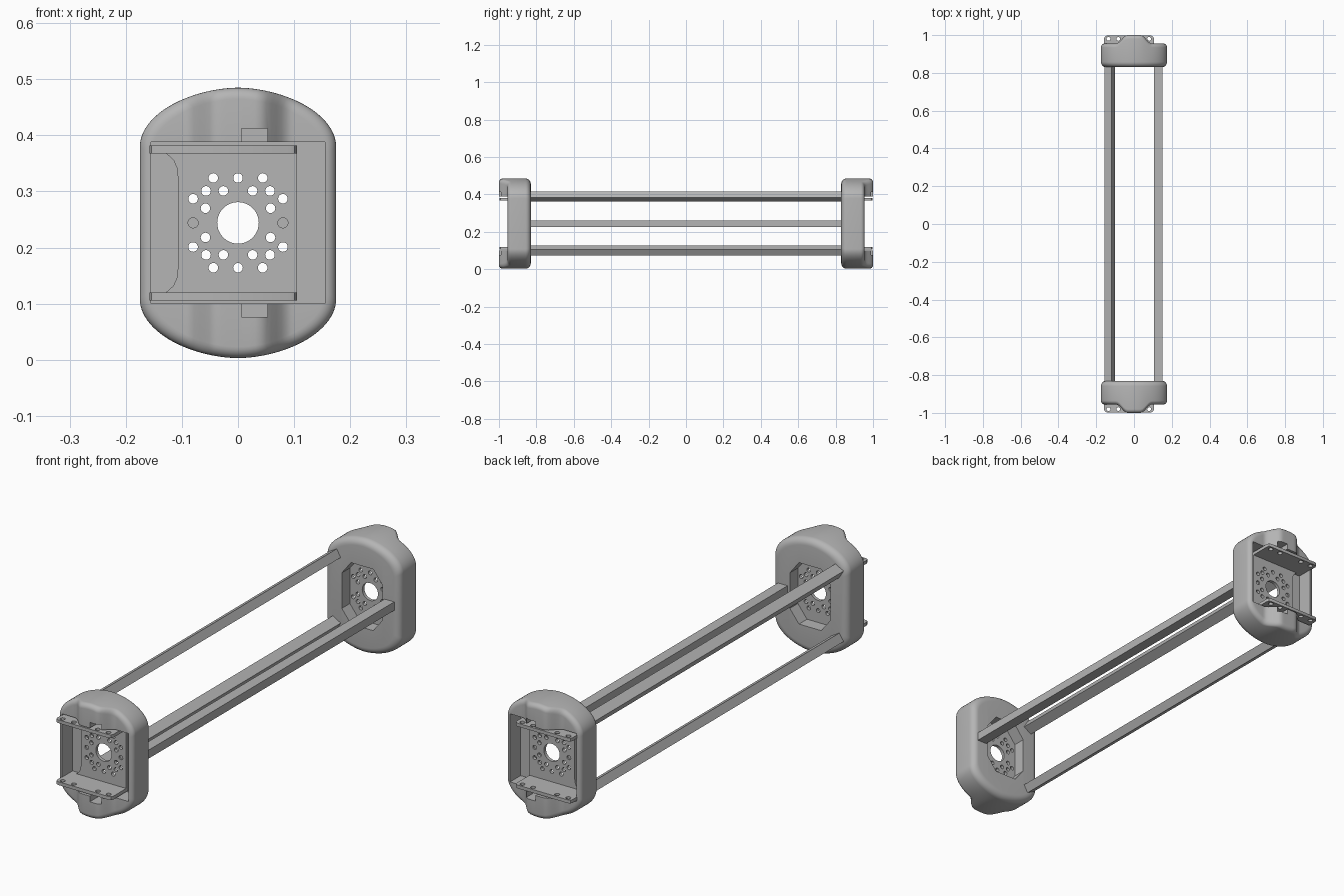
import bpy, bmesh, math
from mathutils import Vector

cube = bpy.data.objects.get("Cube")
if cube:
    bpy.data.objects.remove(cube, do_unlink=True)

CZ = 0.244          # height of the long axis
HALF_W = 0.175      # cap half width

grey = bpy.data.materials.new("plain_grey")
grey.use_nodes = True
grey.diffuse_color = (0.46, 0.46, 0.46, 1)
grey.node_tree.nodes["Principled BSDF"].inputs["Base Color"].default_value = (0.46, 0.46, 0.46, 1)


def make_object(name, bm):
    bmesh.ops.recalc_face_normals(bm, faces=bm.faces)
    mesh = bpy.data.meshes.new(name)
    bm.to_mesh(mesh)
    bm.free()
    mesh.materials.append(grey)
    obj = bpy.data.objects.new(name, mesh)
    bpy.context.collection.objects.link(obj)
    return obj


def add_prism(bm, pts, axis, a, b):
    """Extrude a 2D outline along y (points are x, height) or z (points are x, y)."""
    def place(p, t):
        return (p[0], t, CZ + p[1]) if axis == "y" else (p[0], p[1], CZ + t)
    low = [bm.verts.new(place(p, a)) for p in pts]
    high = [bm.verts.new(place(p, b)) for p in pts]
    bm.faces.new(low)
    bm.faces.new(high)
    n = len(pts)
    for i in range(n):
        j = (i + 1) % n
        bm.faces.new((low[i], low[j], high[j], high[i]))


def prism(name, pts, axis, a, b):
    bm = bmesh.new()
    add_prism(bm, pts, axis, a, b)
    return make_object(name, bm)


def circle(x, v, r, n=20):
    return [(x + r * math.cos(math.tau * i / n), v + r * math.sin(math.tau * i / n)) for i in range(n)]


def rect(x0, x1, v0, v1):
    return [(x0, v0), (x1, v0), (x1, v1), (x0, v1)]


def activate(obj):
    bpy.ops.object.select_all(action="DESELECT")
    obj.select_set(True)
    bpy.context.view_layer.objects.active = obj


def cut(obj, cutter):
    cutter.hide_render = True
    mod = obj.modifiers.new("cut", "BOOLEAN")
    mod.operation = "DIFFERENCE"
    mod.solver = "EXACT"
    mod.object = cutter
    activate(obj)
    bpy.ops.object.modifier_apply(modifier=mod.name)
    bpy.data.objects.remove(cutter, do_unlink=True)


def finish(obj, mirrored=True):
    activate(obj)
    bpy.ops.object.shade_smooth_by_angle(angle=math.radians(32))
    if mirrored:
        mod = obj.modifiers.new("both_ends", "MIRROR")
        mod.use_axis = (False, True, False)
        mod.use_mirror_merge = False


# End cap: rounded rings around a domed outline, with a raised central ridge
def half_height(x):
    u = min(abs(x) / HALF_W, 1)
    return 0.135 + 0.106 * math.sqrt(max(0, 1 - u ** 1.8))


def ridge(x):
    t = min(max((0.095 - abs(x)) / 0.06, 0), 1)
    return 0.955 + 0.045 * t * t * (3 - 2 * t)


def build_cap():
    bm = bmesh.new()
    xs = [HALF_W * math.sin(math.pi * (i / 48 - 0.5)) for i in range(49)]
    outline = [(x, half_height(x)) for x in xs] + [(x, -half_height(x)) for x in reversed(xs)]
    n = len(outline)
    steps = [math.pi / 2 * k / 6 for k in range(7)]
    inner_r, outer_r = 0.028, 0.02
    rings = []
    for a in steps:
        d = inner_r * (1 - math.sin(a))
        y = 0.83 + inner_r * (1 - math.cos(a))
        rings.append([(x * (1 - d / HALF_W), y, v * (1 - d / 0.241)) for x, v in outline])
    for a in steps:
        d = outer_r * (1 - math.cos(a))
        drop = outer_r * (1 - math.sin(a))
        rings.append([(x * (1 - d / HALF_W), ridge(x * (1 - d / HALF_W)) - drop, v * (1 - d / 0.241))
                      for x, v in outline])
    loops = [[bm.verts.new((x, y, CZ + v)) for x, y, v in ring] for ring in rings]
    for p, q in zip(loops, loops[1:]):
        for i in range(n):
            j = (i + 1) % n
            bm.faces.new((p[i], p[j], q[j], q[i]))
    for loop in (loops[0], loops[-1]):
        for i in range(48):
            bm.faces.new((loop[i], loop[i + 1], loop[n - 2 - i], loop[n - 1 - i]))
    return make_object("end_cap", bm)


cap = build_cap()
cut(cap, prism("pocket_cutter", rect(-0.155, 0.155, -0.144, 0.144), "y", 0.885, 1.1))
cut(cap, prism("notch_cutter", rect(0.006, 0.053, -0.168, 0.168), "y", 0.94, 1.1))
octagon = [(0.095, -0.075), (0.095, 0.075), (0.052, 0.13), (-0.052, 0.13),
           (-0.095, 0.075), (-0.095, -0.075), (-0.052, -0.13), (0.052, -0.13)]
cut(cap, prism("opening_cutter", octagon, "y", 0.8, 0.92))
finish(cap)

# Bracket web: a plate with a scooped edge and a symmetric hole pattern
scoop = [(-0.135, 0.128), (-0.126, 0.122), (-0.115, 0.112), (-0.109, 0.098), (-0.107, 0.08)]
web_pts = [(0.105, -0.128), (0.105, 0.128)] + scoop + [(x, -v) for x, v in reversed(scoop)]
web = prism("bracket_web", web_pts, "y", 0.884, 0.898)

bm = bmesh.new()
add_prism(bm, circle(0, 0, 0.037, 40), "y", 0.85, 0.95)
spots = [(0, 0.08), (0.044, 0.08), (0.026, 0.057), (0.057, 0.057), (0.08, 0.043), (0.058, 0.026)]
for x, v in spots:
    for sx in ((1, -1) if x else (1,)):
        for sv in (1, -1):
            add_prism(bm, circle(sx * x, sv * v, 0.0085), "y", 0.85, 0.95)
for sx in (1, -1):
    add_prism(bm, circle(sx * 0.08, 0, 0.009), "y", 0.891, 0.95)
cut(web, make_object("web_hole_cutter", bm))
finish(web)

# Bracket flanges: drilled strips above and below the web
flange_pts = [(-0.158, 0.884), (0.105, 0.884), (0.105, 0.984), (0.101, 0.993), (0.092, 0.997),
              (-0.145, 0.997), (-0.154, 0.993), (-0.158, 0.984)]
for name, side in (("upper_flange", 1), ("lower_flange", -1)):
    low, high = sorted((side * 0.124, side * 0.138))
    flange = prism(name, flange_pts, "z", low, high)
    bm = bmesh.new()
    for x in (-0.135, -0.083, 0.03, 0.08):
        add_prism(bm, circle(x, 0.98, 0.01), "z", low - 0.05, high + 0.05)
    cut(flange, make_object("flange_hole_cutter", bm))
    finish(flange)

# Three long beams joining the caps
beams = [("left_beam", 0.128, 0, 0.045, 0.036, 0),
         ("upper_right_beam", -0.128, 0.144, 0.043, 0.037, 30),
         ("lower_right_beam", -0.128, -0.144, 0.043, 0.037, -30)]
for name, x, v, w, h, angle in beams:
    c, s = math.cos(math.radians(angle)), math.sin(math.radians(angle))
    corners = rect(-w / 2, w / 2, -h / 2, h / 2)
    finish(prism(name, [(x + p * c - q * s, v + p * s + q * c) for p, q in corners], "y", -0.86, 0.86), False)
